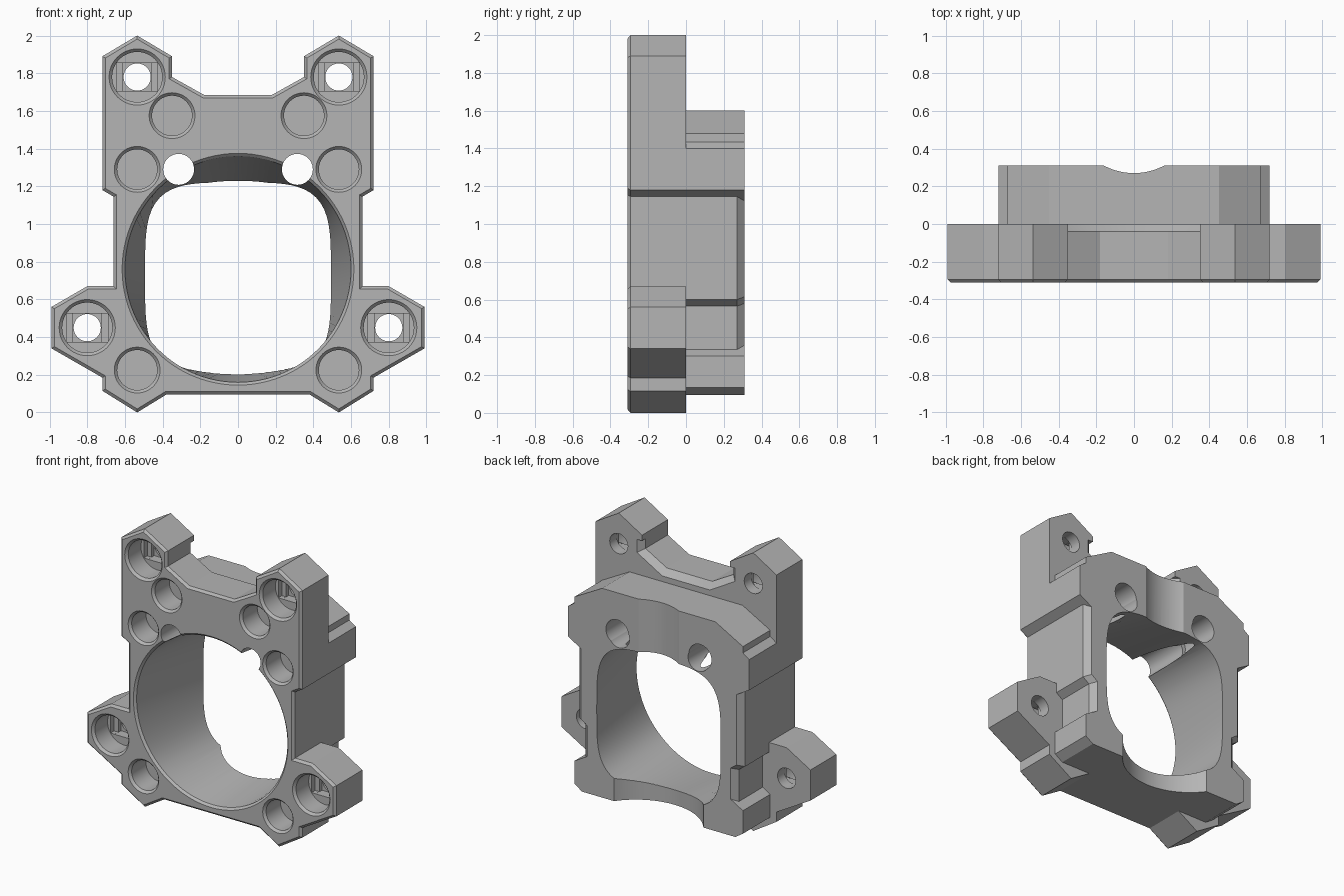
import bpy, bmesh, math
from mathutils import Vector

if "Cube" in bpy.data.objects:
    bpy.data.objects.remove(bpy.data.objects["Cube"])

grey = bpy.data.materials.new("plain_grey")
grey.use_nodes = True
grey.diffuse_color = (0.46, 0.46, 0.46, 1)
grey.node_tree.nodes["Principled BSDF"].inputs["Base Color"].default_value = (0.46, 0.46, 0.46, 1)


def mirrored(half):
    """Close a right-hand outline by mirroring it in x."""
    return half + [(-x, z) for x, z in reversed(half)]


def circle(cx, cz, r, n=48):
    return [(cx + r * math.cos(math.tau * i / n), cz + r * math.sin(math.tau * i / n)) for i in range(n)]


def inset(pts, d):
    """Move every edge of a clockwise outline inward by d."""
    out = []
    for i, p in enumerate(pts):
        a, b, c = Vector(pts[i - 1]), Vector(p), Vector(pts[(i + 1) % len(pts)])
        e, f = (b - a).normalized(), (c - b).normalized()
        m, n = Vector((e.y, -e.x)), Vector((f.y, -f.x))
        out.append(tuple(b + (m + n) * d / (1 + m.dot(n))))
    return out


def loft(name, rings):
    """Solid through outlines in xz placed at successive y."""
    bm = bmesh.new()
    rows = [[bm.verts.new((x, y, z)) for x, z in pts] for y, pts in rings]
    for r, s in zip(rows, rows[1:]):
        for i in range(len(r)):
            bm.faces.new((r[i - 1], r[i], s[i], s[i - 1]))
    bm.faces.new(rows[0])
    bm.faces.new(rows[-1])
    bmesh.ops.recalc_face_normals(bm, faces=bm.faces)
    mesh = bpy.data.meshes.new(name)
    bm.to_mesh(mesh)
    bm.free()
    mesh.materials.append(grey)
    ob = bpy.data.objects.new(name, mesh)
    bpy.context.collection.objects.link(ob)
    return ob


def combine(target, tool, operation="DIFFERENCE"):
    mod = target.modifiers.new("combine", "BOOLEAN")
    mod.operation, mod.solver, mod.object = operation, "EXACT", tool
    bpy.context.view_layer.objects.active = target
    bpy.ops.object.modifier_apply(modifier=mod.name)
    bpy.data.objects.remove(tool)


def box(cx, cz, w, h):
    return [(cx - w, cz - h), (cx + w, cz - h), (cx + w, cz + h), (cx - w, cz + h)]


# Front plate with mounting lugs and a chamfered front edge
plate_outline = mirrored([
    (0.18, 1.685), (0.35, 1.78), (0.35, 1.89), (0.535, 2.0), (0.72, 1.89), (0.72, 1.18),
    (0.66, 1.145), (0.66, 0.67), (0.8, 0.67), (0.99, 0.56), (0.99, 0.34), (0.72, 0.185),
    (0.72, 0.115), (0.535, 0.0), (0.38, 0.095)])
body = loft("mounting_bracket", [(-0.31, inset(plate_outline, 0.016)), (-0.294, plate_outline), (0, plate_outline)])

# Rear block, its side walls chamfered at the back
upper = [(0.45, 1.6), (0.67, 1.48), (0.67, 1.435), (0.72, 1.4), (0.72, 1.18)]
side = [(0.66, 1.145), (0.66, 0.6), (0.61, 0.565), (0.61, 0.335)]
side_back = [(0.62, 1.122), (0.62, 0.615), (0.57, 0.58), (0.57, 0.358)]
lower = [(0.67, 0.3), (0.67, 0.135), (0.61, 0.095)]
block_outline = mirrored(upper + side + lower)
block = loft("rear_block", [(0, block_outline), (0.27, block_outline),
                            (0.31, mirrored(upper + side_back + lower))])
combine(body, block, "UNION")

# Chamfer behind the saddle between the top lugs
saddle = mirrored([(0.18, 1.685), (0.35, 1.78), (0.35, 1.85)])
saddle_back = mirrored([(0.19, 1.64), (0.39, 1.755), (0.39, 1.85)])
combine(body, loft("saddle_cut", [(-0.04, saddle), (0.0005, saddle_back)]))


# Main opening, round at the front and squarish at the back
def rounded_square(w, h, cz, n=96):
    pts = []
    for i in range(n):
        c, s = math.cos(math.tau * i / n), math.sin(math.tau * i / n)
        k = (abs(c) ** 4 + abs(s) ** 4) ** -0.25
        pts.append((w * c * k, cz + h * s * k))
    return pts


rear_opening = rounded_square(0.493, 0.5, 0.72)
combine(body, loft("opening_cut", [
    (-0.33, circle(0, 0.76, 0.635, 96)), (-0.295, circle(0, 0.76, 0.6, 96)),
    (0.31, rear_opening), (0.35, rear_opening)]))

# Upright curved recesses in the back of the top and bottom bars
for name, r, y, z, h in [("top_groove", 0.34, 0.61, 1.4, 0.6), ("bottom_notch", 0.44, 0.57, 0.2, 0.5)]:
    bpy.ops.mesh.primitive_cylinder_add(vertices=96, radius=r, depth=h, location=(0, y, z))
    cut = bpy.context.object
    cut.name = name
    cut.data.materials.append(grey)
    combine(body, cut)

for s in (-1, 1):
    # Passages beside the top bar, wider in the rear block
    combine(body, loft("passage_cut", [(-0.4, circle(s * 0.315, 1.29, 0.082)), (0.4, circle(s * 0.315, 1.29, 0.082))]))
    combine(body, loft("passage_rear_cut", [(0.02, circle(s * 0.33, 1.315, 0.09)), (0.4, circle(s * 0.33, 1.315, 0.09))]))

    # Round blind pockets
    for x, z in [(0.535, 0.225), (0.535, 1.29), (0.35, 1.575)]:
        combine(body, loft("pocket_cut", [(-0.33, circle(s * x, z, 0.14)), (-0.293, circle(s * x, z, 0.106)),
                                          (-0.13, circle(s * x, z, 0.106))]))

    # Screw holes: counterbore, slot, square step and through hole
    for x, z in [(0.535, 1.78), (0.8, 0.45)]:
        x *= s
        combine(body, loft("counterbore_cut", [(-0.33, circle(x, z, 0.168)), (-0.293, circle(x, z, 0.133)),
                                               (-0.15, circle(x, z, 0.133))]))
        combine(body, loft("slot_cut", [(-0.2, box(x, z, 0.109, 0.075)), (-0.11, box(x, z, 0.109, 0.075))]))
        combine(body, loft("square_cut", [(-0.2, box(x, z, 0.0755, 0.0755)), (-0.08, box(x, z, 0.0755, 0.0755))]))
        combine(body, loft("screw_cut", [(-0.25, circle(x, z, 0.072)), (0.1, circle(x, z, 0.072))]))

# Smooth curved walls, crisp edges
bpy.ops.object.select_all(action="DESELECT")
body.select_set(True)
bpy.context.view_layer.objects.active = body
bpy.ops.object.shade_smooth_by_angle(angle=math.radians(25))
